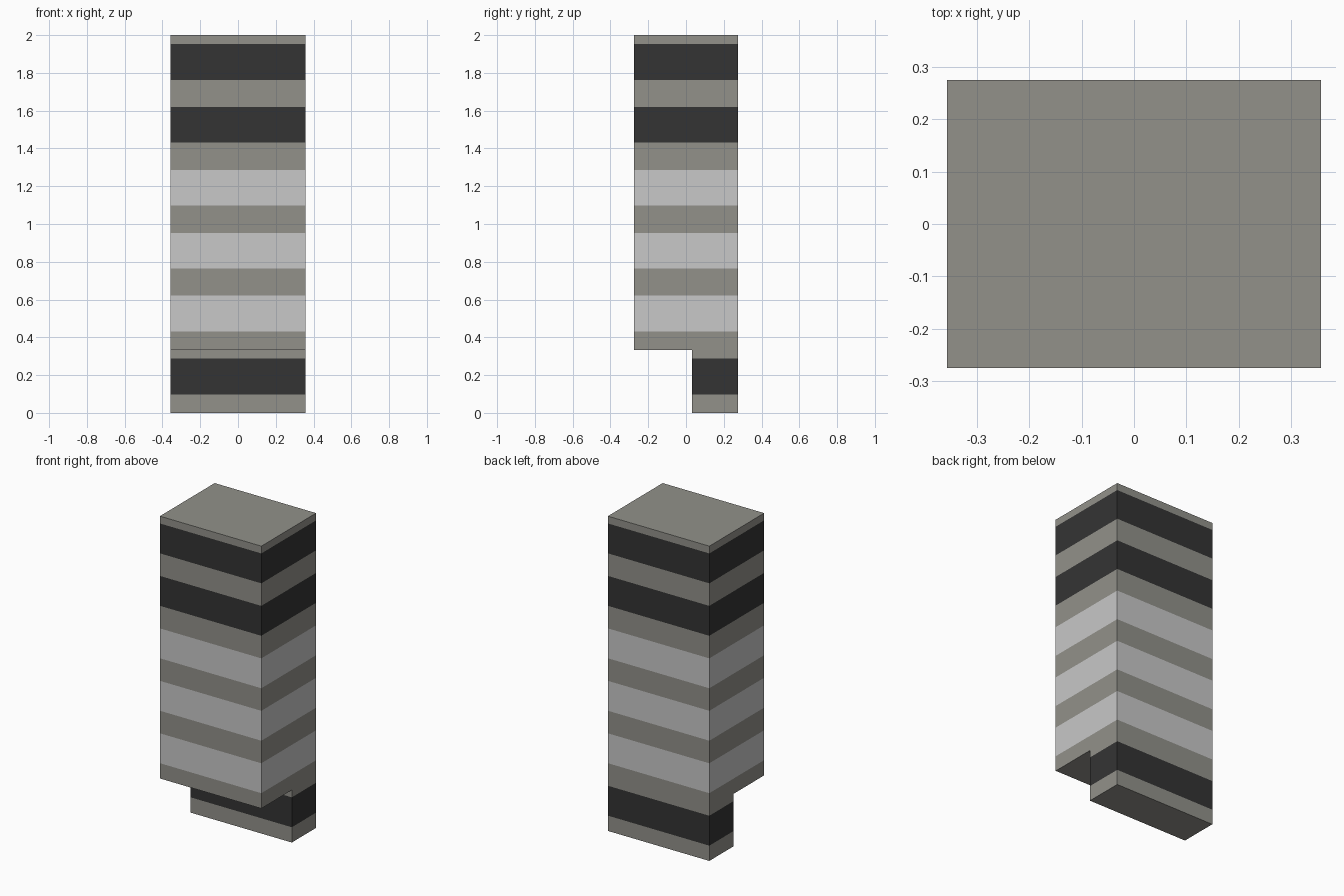
import bpy, bmesh
from mathutils import Vector

if "Cube" in bpy.data.objects:
    bpy.data.objects.remove(bpy.data.objects["Cube"])


def material(name, rgb):
    m = bpy.data.materials.new(name)
    m.diffuse_color = (*rgb, 1)
    m.use_nodes = True
    m.node_tree.nodes["Principled BSDF"].inputs["Base Color"].default_value = m.diffuse_color
    return m


wall = material("concrete_grey", (0.287, 0.283, 0.255))
dark = material("dark_window", (0.034, 0.034, 0.034))
light = material("light_window", (0.578, 0.578, 0.578))

X, Y = 0.3565, 0.275          # half width and half depth
H = 2 / 6                     # storey height
SILL, HEAD = 0.097, 0.287     # window band within a storey


def storey(name, z0, y0, y1, glass):
    """Closed box with a window band cut around all four sides."""
    bm = bmesh.new()
    bmesh.ops.create_cube(bm, size=1)
    for v in bm.verts:
        v.co = Vector((v.co.x * 2 * X,
                       y0 + (v.co.y + 0.5) * (y1 - y0),
                       z0 + (v.co.z + 0.5) * H))
    for cut in (SILL, HEAD):
        bmesh.ops.bisect_plane(bm, geom=bm.verts[:] + bm.edges[:] + bm.faces[:],
                               plane_co=(0, 0, z0 + cut), plane_no=(0, 0, 1))
    # faces between sill and head are glass
    for f in bm.faces:
        z = f.calc_center_median().z - z0
        f.material_index = int(SILL < z < HEAD and abs(f.normal.z) < 0.5)
    me = bpy.data.meshes.new(name)
    bm.to_mesh(me)
    bm.free()
    me.materials.append(wall)
    me.materials.append(glass)
    bpy.context.collection.objects.link(bpy.data.objects.new(name, me))


# recessed ground floor, then five full storeys
storey("ground_floor", 0, 0.031, Y, dark)
for i, glass in enumerate((light, light, light, dark, dark), 1):
    storey(f"storey_{i}", i * H, -Y, Y, glass)
